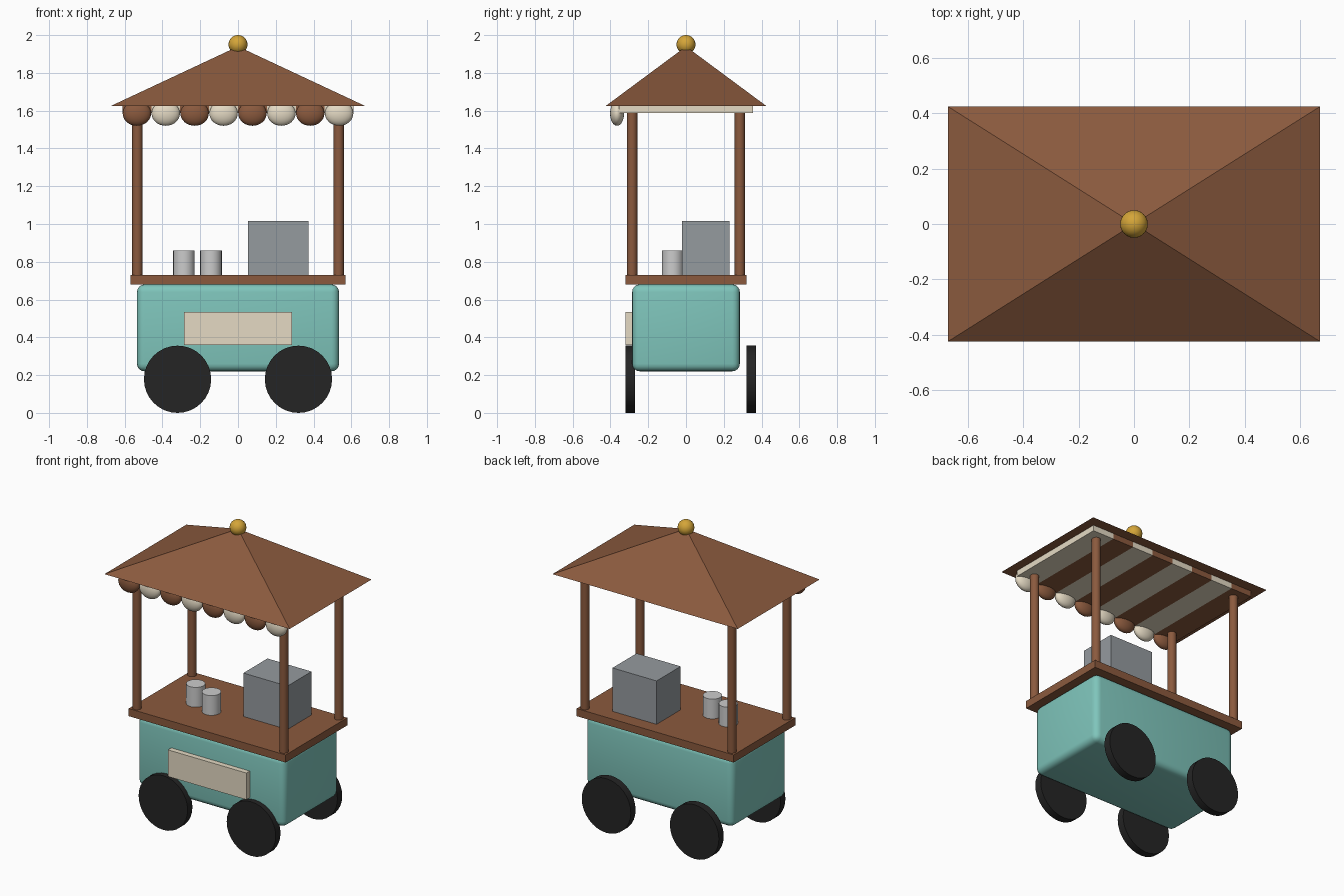
import bpy
import bmesh
from math import pi
from mathutils import Matrix, Vector

cube = bpy.data.objects.get("Cube")
if cube:
    bpy.data.objects.remove(cube, do_unlink=True)


def material(name, r, g, b):
    m = bpy.data.materials.new(name)
    m.use_nodes = True
    m.diffuse_color = (r, g, b, 1)
    m.node_tree.nodes["Principled BSDF"].inputs["Base Color"].default_value = (r, g, b, 1)
    return m


WOOD = material("brown wood", 0.258, 0.102, 0.048)
TEAL = material("teal paint", 0.212, 0.56, 0.50)
CREAM = material("cream", 0.78, 0.70, 0.55)
RUBBER = material("black rubber", 0.018, 0.018, 0.018)
STEEL = material("grey steel", 0.30, 0.325, 0.345)
TIN = material("light tin", 0.60, 0.60, 0.60)
GOLD = material("gold", 0.66, 0.376, 0.04)


def add(name, bm, mat, centre, smooth=False):
    """Turn a bmesh into a placed object of one colour."""
    mesh = bpy.data.meshes.new(name)
    bm.to_mesh(mesh)
    bm.free()
    mesh.materials.append(mat)
    ob = bpy.data.objects.new(name, mesh)
    ob.location = centre
    bpy.context.collection.objects.link(ob)
    if smooth:
        bpy.ops.object.select_all(action="DESELECT")
        ob.select_set(True)
        bpy.context.view_layer.objects.active = ob
        bpy.ops.object.shade_smooth_by_angle(angle=pi / 6)
    return ob


def box(name, mat, low, high, bevel=0):
    low, high = Vector(low), Vector(high)
    bm = bmesh.new()
    bmesh.ops.create_cube(bm, size=1)
    bmesh.ops.scale(bm, vec=high - low, verts=bm.verts)
    if bevel:
        bmesh.ops.bevel(bm, geom=bm.edges[:], offset=bevel, segments=4,
                        profile=0.5, affect="EDGES")
    return add(name, bm, mat, (low + high) / 2, bevel > 0)


def cylinder(name, mat, centre, radius, depth, axis="Z", sides=32):
    bm = bmesh.new()
    turn = Matrix.Rotation(pi / 2, 4, "X") if axis == "Y" else Matrix()
    bmesh.ops.create_cone(bm, cap_ends=True, segments=sides, radius1=radius,
                          radius2=radius, depth=depth, matrix=turn)
    return add(name, bm, mat, centre, True)


def ellipsoid(name, mat, centre, radii):
    bm = bmesh.new()
    bmesh.ops.create_uvsphere(bm, u_segments=24, v_segments=16, radius=1)
    bmesh.ops.scale(bm, vec=radii, verts=bm.verts)
    return add(name, bm, mat, centre, True)


# Cart body, sign and counter
box("cart_body", TEAL, (-0.535, -0.285, 0.22), (0.535, 0.285, 0.68), 0.04)
box("sign_board", CREAM, (-0.285, -0.32, 0.36), (0.285, -0.28, 0.535))
box("counter", WOOD, (-0.57, -0.32, 0.68), (0.57, 0.32, 0.73))

# Wheels and posts
for side, x in (("right", -1), ("left", 1)):
    for end, wheel_y, y in (("front", -0.295, -1), ("back", 0.345, 1)):
        cylinder(f"{end}_{side}_wheel", RUBBER, (x * 0.32, wheel_y, 0.178),
                 0.178, 0.05, "Y")
        cylinder(f"{end}_{side}_post", WOOD, (x * 0.533, y * 0.285, 1.165),
                 0.027, 0.87, sides=16)

# Goods on the counter
box("steel_box", STEEL, (0.053, -0.02, 0.73), (0.373, 0.23, 1.015))
for name, x, y in (("outer_can", -0.286, -0.03), ("inner_can", -0.143, -0.07)):
    cylinder(name, TIN, (x, y, 0.795), 0.057, 0.13, sides=24)

# Striped canopy lining with a scalloped front edge
COUNT, WIDTH = 8, 0.153
for i in range(COUNT):
    x = (i - (COUNT - 1) / 2) * WIDTH
    mat = CREAM if i % 2 else WOOD
    box(f"canopy_stripe_{i + 1}", mat, (x - WIDTH / 2, -0.355, 1.587),
        (x + WIDTH / 2, 0.355, 1.627))
    ellipsoid(f"scallop_{i + 1}", mat, (x, -0.365, 1.585), (0.075, 0.037, 0.065))

# Pyramid roof and finial
bm = bmesh.new()
bmesh.ops.create_cone(bm, cap_ends=True, segments=4, radius1=2 ** 0.5, radius2=0,
                      depth=1, matrix=Matrix.Rotation(pi / 4, 4, "Z"))
bmesh.ops.scale(bm, vec=(0.673, 0.425, 0.315), verts=bm.verts)
add("roof", bm, WOOD, (0, 0, 1.7825))
ellipsoid("roof_finial", GOLD, (0, 0, 1.95), (0.05, 0.05, 0.05))
